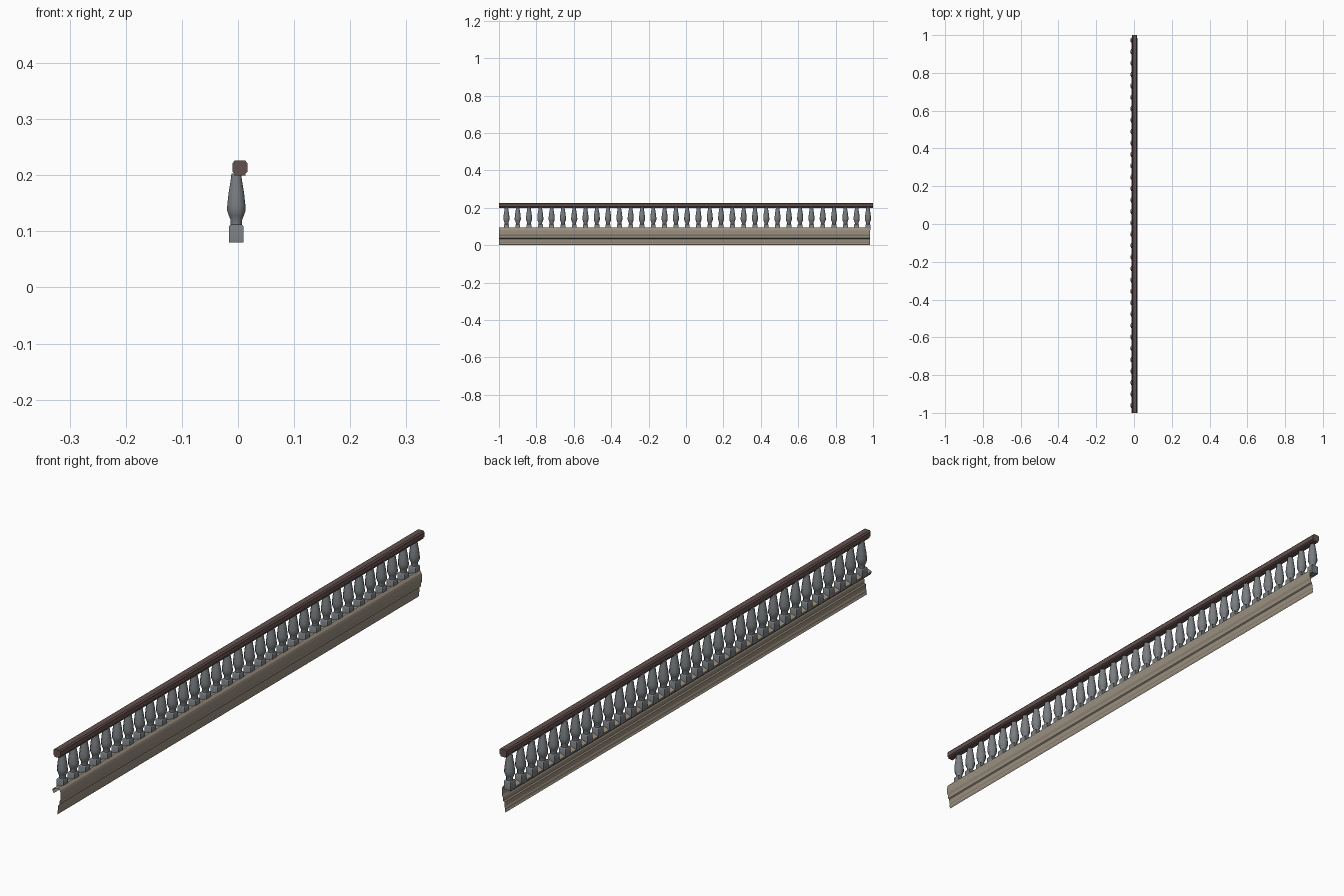
import bpy, bmesh, math

if "Cube" in bpy.data.objects:
    bpy.data.objects.remove(bpy.data.objects["Cube"])

def material(name, rgb):
    m = bpy.data.materials.new(name)
    m.diffuse_color = (*rgb, 1)
    m.use_nodes = True
    m.node_tree.nodes["Principled BSDF"].inputs["Base Color"].default_value = m.diffuse_color
    return m

rail_mat = material("dark_brown", (0.13, 0.085, 0.08))
base_mat = material("tan_stone", (0.33, 0.28, 0.22))
post_mat = material("slate_grey", (0.19, 0.205, 0.215))

def finish(name, bm, mat, flip_check=True):
    if flip_check:
        bmesh.ops.recalc_face_normals(bm, faces=bm.faces)
    me = bpy.data.meshes.new(name)
    bm.to_mesh(me)
    bm.free()
    me.materials.append(mat)
    ob = bpy.data.objects.new(name, me)
    bpy.context.collection.objects.link(ob)
    return ob

def extrude_profile(name, pts, y0, y1, mat, closed):
    """Sweep an (x, z) profile along y; closed profiles get end caps."""
    bm = bmesh.new()
    a = [bm.verts.new((x, y0, z)) for x, z in pts]
    b = [bm.verts.new((x, y1, z)) for x, z in pts]
    n = len(pts)
    for i in range(n if closed else n - 1):
        j = (i + 1) % n
        bm.faces.new((a[i], a[j], b[j], b[i]))
    if closed:
        bm.faces.new(a)
        bm.faces.new(b)
        return finish(name, bm, mat)
    # open sheet: face the profile outward
    bmesh.ops.reverse_faces(bm, faces=bm.faces)
    bm.normal_update()
    bm.faces.ensure_lookup_table()
    if max(bm.faces, key=lambda f: f.calc_area()).normal.x < 0:
        bmesh.ops.reverse_faces(bm, faces=bm.faces)
    return finish(name, bm, mat, False)

# handrail with chamfered top corners and a narrower underside
rail = [(-0.006, 0.199), (0.013, 0.199), (0.013, 0.203), (0.017, 0.206),
        (0.017, 0.221), (0.013, 0.226), (-0.006, 0.226), (-0.010, 0.221),
        (-0.010, 0.206), (-0.006, 0.203)]
extrude_profile("handrail", rail, -1, 1, rail_mat, True)

# open moulded base strip under the balusters
base = [(-0.008, 0.072), (-0.014, 0.080), (-0.014, 0.085), (0.008, 0.093),
        (0.011, 0.092), (0.016, 0.086), (0.018, 0.078), (0.018, 0.057),
        (0.014, 0.048), (0.013, 0.037), (0.009, 0.034), (0.008, 0.018),
        (0.006, 0.014), (0.007, 0.006), (0.004, 0.0)]
extrude_profile("base_moulding", base, -1, 0.985, base_mat, False)

# one baluster: square foot block and turned eight-sided body
def rings(bm, levels, sides, cx):
    prev = None
    for z, r in levels:
        k = r / math.cos(math.pi / sides) if sides == 4 else r
        ring = [bm.verts.new((cx + k * math.cos(2 * math.pi * (i + 0.5) / sides),
                              k * math.sin(2 * math.pi * (i + 0.5) / sides), z))
                for i in range(sides)]
        if prev:
            for i in range(sides):
                j = (i + 1) % sides
                bm.faces.new((prev[i], prev[j], ring[j], ring[i]))
        else:
            bm.faces.new(ring)
        prev = ring
    bm.faces.new(prev)

bm = bmesh.new()
rings(bm, [(0.080, 0.013), (0.109, 0.013), (0.112, 0.010)], 4, -0.003)
rings(bm, [(0.110, 0.011), (0.120, 0.011), (0.128, 0.0145), (0.136, 0.0175),
           (0.146, 0.0175), (0.168, 0.0150), (0.190, 0.0110), (0.203, 0.0095)],
      8, -0.003)
first = finish("baluster", bm, post_mat)
bpy.context.view_layer.objects.active = first
first.select_set(True)
bpy.ops.object.shade_smooth_by_angle(angle=math.radians(50))

# repeat along the rail
count, start, step = 33, -0.96, 0.0604
first.location.y = start
for i in range(1, count):
    ob = bpy.data.objects.new(f"baluster_{i + 1}", first.data)
    ob.location.y = start + i * step
    bpy.context.collection.objects.link(ob)
